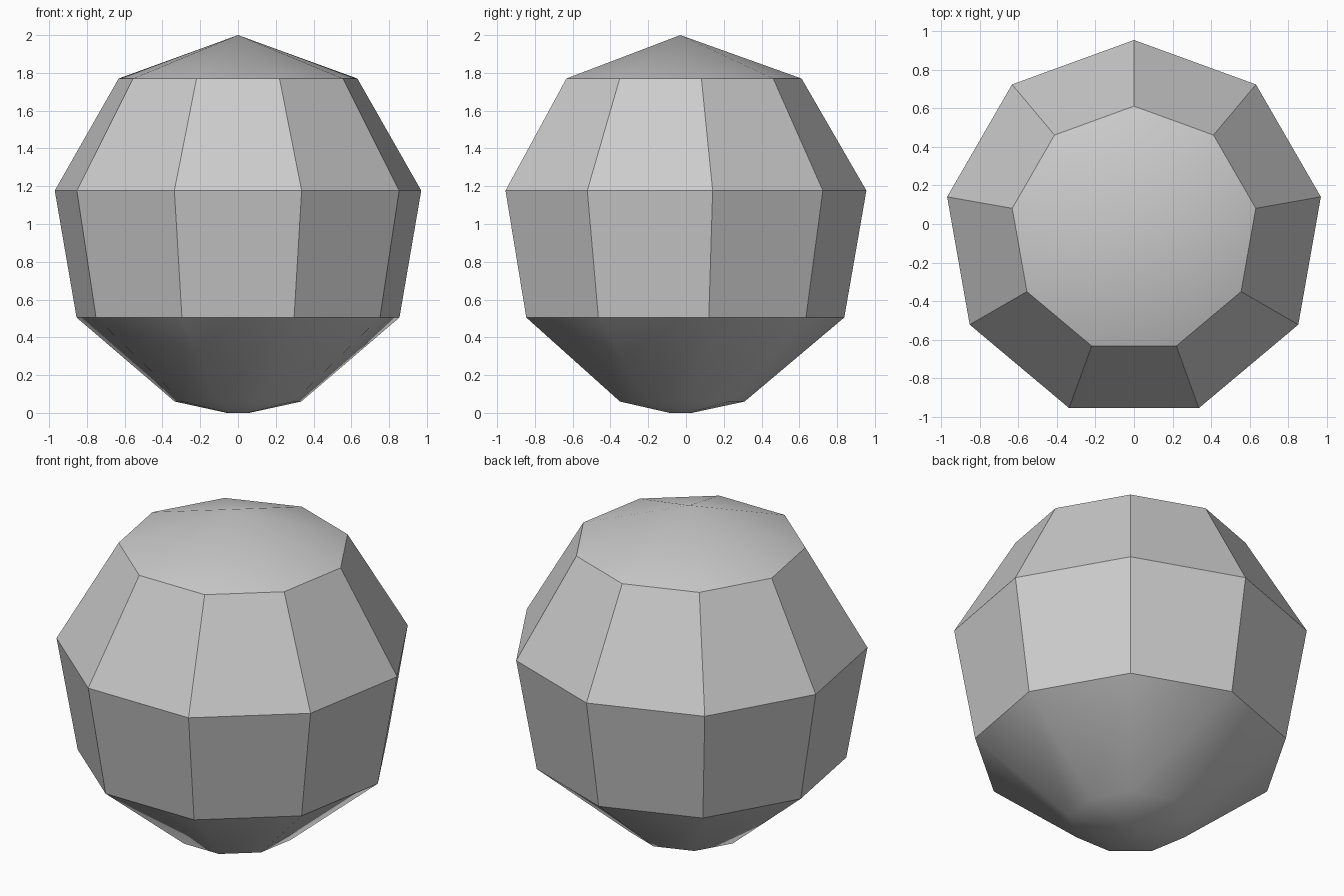
import bpy
import bmesh
from math import radians, sin, cos

cube = bpy.data.objects.get("Cube")
if cube:
    bpy.data.objects.remove(cube, do_unlink=True)

SIDES = 9
AXIS_Y = -0.03
# Radius and height of each ring, bottom to top
PROFILE = [(0.06, 0.0), (0.34, 0.06), (0.868, 0.505), (0.985, 1.177), (0.642, 1.77)]
APEX_Z = 2.0

grey = bpy.data.materials.new("light_grey")
grey.use_nodes = True
colour = (0.6, 0.6, 0.6, 1.0)
grey.diffuse_color = colour
grey.node_tree.nodes["Principled BSDF"].inputs["Base Color"].default_value = colour


def add_ring(bm, radius, z):
    """Nine-sided ring with one corner pointing to the back."""
    angles = [radians(90 + 360 * i / SIDES) for i in range(SIDES)]
    return [bm.verts.new((radius * cos(a), AXIS_Y + radius * sin(a), z)) for a in angles]


# Faceted body
bm = bmesh.new()
rings = [add_ring(bm, r, z) for r, z in PROFILE]
for low, high in zip(rings, rings[1:]):
    for i in range(SIDES):
        j = (i + 1) % SIDES
        bm.faces.new((low[i], low[j], high[j], high[i]))

# Flat base and shallow pointed cap
bm.faces.new(rings[0][::-1])
apex = bm.verts.new((0, AXIS_Y, APEX_Z))
for i in range(SIDES):
    bm.faces.new((rings[-1][i], rings[-1][(i + 1) % SIDES], apex))
bmesh.ops.recalc_face_normals(bm, faces=bm.faces)

mesh = bpy.data.meshes.new("faceted_body")
bm.to_mesh(mesh)
bm.free()
mesh.materials.append(grey)
body = bpy.data.objects.new("faceted_body", mesh)
bpy.context.collection.objects.link(body)

# Soft cap and base, crisp side facets
bpy.ops.object.select_all(action="DESELECT")
body.select_set(True)
bpy.context.view_layer.objects.active = body
bpy.ops.object.shade_smooth_by_angle(angle=radians(30))
